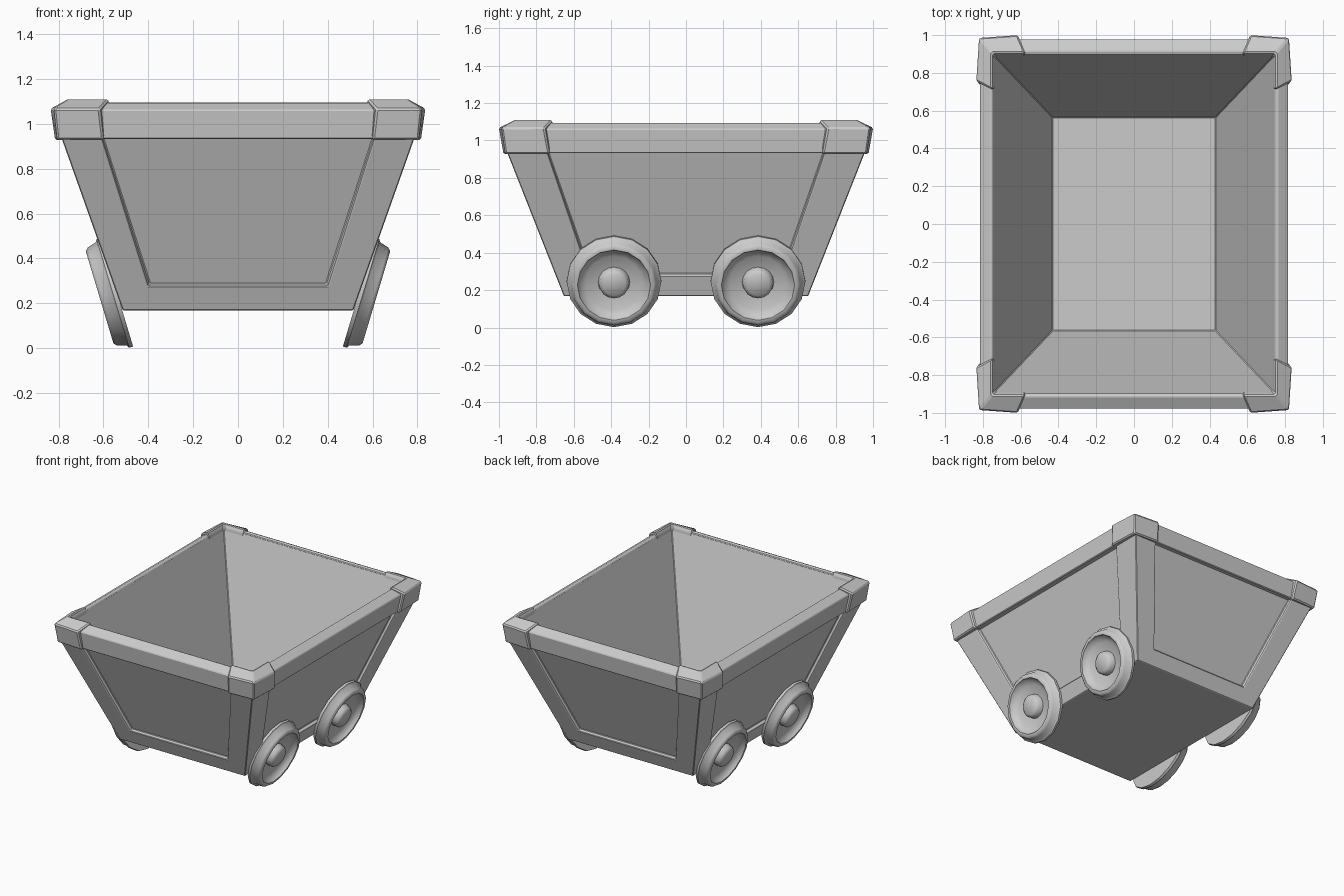
import bpy, bmesh, math
from mathutils import Matrix

if "Cube" in bpy.data.objects:
    bpy.data.objects.remove(bpy.data.objects["Cube"])


def finish(name, bm, bevel=0.0, smooth=None):
    bmesh.ops.remove_doubles(bm, verts=bm.verts, dist=1e-4)
    bmesh.ops.recalc_face_normals(bm, faces=bm.faces)
    me = bpy.data.meshes.new(name)
    bm.to_mesh(me)
    bm.free()
    ob = bpy.data.objects.new(name, me)
    bpy.context.collection.objects.link(ob)
    if bevel:
        m = ob.modifiers.new("bevel", 'BEVEL')
        m.width, m.segments = bevel, 1
        m.limit_method, m.angle_limit = 'ANGLE', math.radians(25)
    if smooth:
        bpy.ops.object.select_all(action='DESELECT')
        ob.select_set(True)
        bpy.context.view_layer.objects.active = ob
        bpy.ops.object.shade_smooth_by_angle(angle=math.radians(smooth))
    return ob


def rect(x, y, z):
    return [(-x, -y, z), (x, -y, z), (x, y, z), (-x, y, z)]


def face(bm, pts):
    bm.faces.new([bm.verts.new(p) for p in pts])


def bridge(bm, a, b):
    n = len(a)
    for i in range(n):
        j = (i + 1) % n
        face(bm, [a[i], a[j], b[j], b[i]])


# Tub: sloped outer walls with recessed panels, hollow inside
def half_x(z): return 0.514 + 0.355 * (z - 0.168)
def half_y(z): return 0.653 + 0.395 * (z - 0.168)


Z0, Z1 = 0.168, 0.955
bm = bmesh.new()
for along_x in (True, False):
    for s in (-1, 1):
        def pt(u, z, d):
            if along_x:
                return (u, s * (half_y(z) - d), z)
            return (s * (half_x(z) - d), u, z)

        def quad(lo, hi, zl, zh, d):
            return [pt(-lo, zl, d), pt(lo, zl, d), pt(hi, zh, d), pt(-hi, zh, d)]
        edge = half_x if along_x else half_y
        lo, hi = (0.403, 0.613) if along_x else (0.52, 0.748)
        outer = quad(edge(Z0), edge(Z1), Z0, Z1, 0)
        frame = quad(lo, hi, 0.276, 0.946, 0)
        panel = quad(lo - 0.010, hi - 0.010, 0.287, 0.940, 0.025)
        bridge(bm, outer, frame)
        bridge(bm, frame, panel)
        face(bm, panel)
top_in = rect(0.745, 0.895, 1.085)
floor = rect(0.432, 0.565, 0.18)
bridge(bm, rect(half_x(Z1), half_y(Z1), Z1), top_in)
bridge(bm, top_in, floor)
face(bm, floor)
face(bm, rect(half_x(Z0), half_y(Z0), Z0))
finish("tub", bm, 0.004)

# Rim running round the top edge
loops = [rect(*p) for p in ((0.745, 0.905, 0.932), (0.798, 0.961, 0.932),
                            (0.816, 0.978, 1.062), (0.760, 0.915, 1.096),
                            (0.744, 0.894, 1.088))]
bm = bmesh.new()
for i, a in enumerate(loops):
    bridge(bm, a, loops[(i + 1) % len(loops)])
finish("rim", bm, 0.005)

# Corner caps: x, y, z at the corner, then where each arm ends along x and y
profile = [(0.745, 0.905, 0.928, 0.595, 0.725), (0.806, 0.966, 0.928, 0.600, 0.730),
           (0.821, 0.986, 1.068, 0.617, 0.757), (0.752, 0.906, 1.113, 0.575, 0.712),
           (0.738, 0.888, 1.080, 0.575, 0.712)]
flare = [0, 0.010, 0.015, 0, 0]
for sx, side in ((-1, "left"), (1, "right")):
    for sy, end in ((-1, "front"), (1, "back")):
        arm_x = [(sx * p[3], sy * (p[1] + f), p[2]) for p, f in zip(profile, flare)]
        mid = [(sx * p[0], sy * p[1], p[2]) for p in profile]
        arm_y = [(sx * (p[0] + f), sy * p[4], p[2]) for p, f in zip(profile, flare)]
        bm = bmesh.new()
        bridge(bm, arm_x, mid)
        bridge(bm, mid, arm_y)
        face(bm, arm_x)
        face(bm, arm_y)
        finish(f"corner_cap_{end}_{side}", bm, 0.008)

# Wheels: flanged, dished, with a hub; profile is (radius, distance along axle)
wheel = [(0.253, -0.012), (0.253, 0.006), (0.240, 0.014),
         (0.228, 0.055), (0.215, 0.068), (0.196, 0.068), (0.187, 0.045),
         (0.150, 0.026), (0.085, 0.014), (0.079, 0.050), (0.060, 0.066)]
N = 16
for turn, side in ((0, "right"), (math.pi, "left")):
    for y, end in ((-0.385, "front"), (0.385, "back")):
        bm = bmesh.new()
        rings = [[(t, r * math.sin(2 * math.pi * k / N), r * math.cos(2 * math.pi * k / N))
                  for k in range(N)] for r, t in wheel]
        for a, b in zip(rings, rings[1:]):
            bridge(bm, a, b)
        face(bm, rings[0])
        face(bm, rings[-1])
        x = 0.552 * (1 if turn == 0 else -1)
        bm.transform(Matrix.Translation((x, y, 0.246)) @ Matrix.Rotation(turn, 4, 'Z')
                     @ Matrix.Rotation(math.atan(0.3), 4, 'Y'))
        finish(f"wheel_{end}_{side}", bm, 0, 50)
